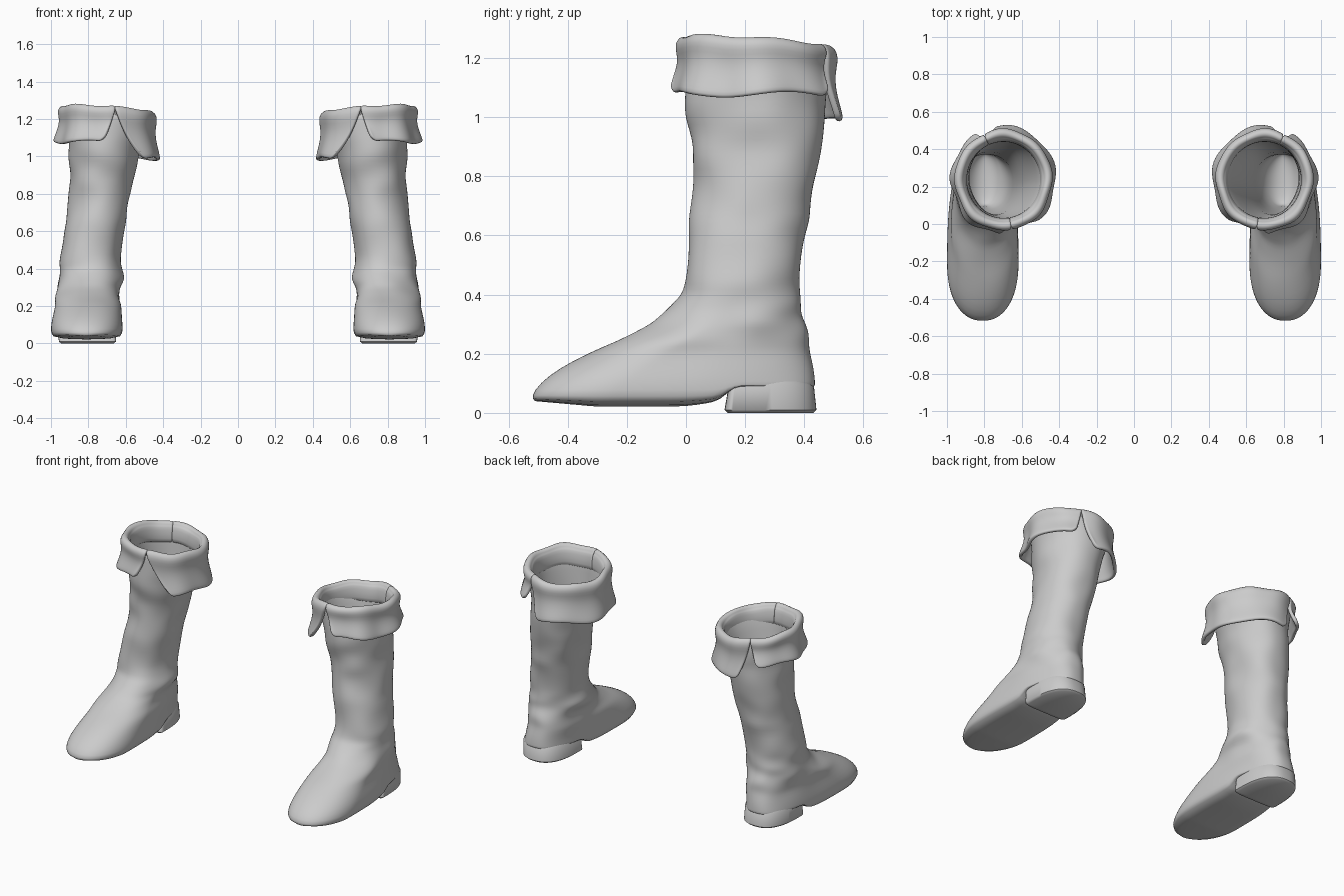
import bpy, bmesh
from math import sin, cos, pi, radians, exp
from mathutils import Vector, noise

if "Cube" in bpy.data.objects:
    bpy.data.objects.remove(bpy.data.objects["Cube"])

N = 72  # points around each cross-section


def spow(v, e):
    return (1 if v >= 0 else -1) * abs(v) ** e


def ring(z, y0, yw, y1, x0, x1, pf=2.0, pb=2.3):
    """Egg-shaped section: front y0, widest at yw, back y1."""
    pts = []
    for i in range(N):
        c, s = cos(2 * pi * i / N), sin(2 * pi * i / N)
        p, r = (pf, yw - y0) if c > 0 else (pb, y1 - yw)
        pts.append(Vector(((x0 + x1) / 2 + (x1 - x0) / 2 * spow(s, 2 / p),
                           yw - r * spow(c, 2 / p), z)))
    return pts


def finish(name, bm, subsurf=0, thickness=0, sharp=None):
    """Turn a bmesh into a smooth object mirrored to the other boot."""
    bmesh.ops.recalc_face_normals(bm, faces=bm.faces)
    me = bpy.data.meshes.new(name)
    bm.to_mesh(me)
    bm.free()
    for p in me.polygons:
        p.use_smooth = True
    if sharp:
        me.set_sharp_from_angle(angle=radians(sharp))
    ob = bpy.data.objects.new(name, me)
    bpy.context.collection.objects.link(ob)
    if thickness:
        m = ob.modifiers.new("Thickness", 'SOLIDIFY')
        m.thickness, m.offset = thickness, 0
    m = ob.modifiers.new("Other boot", 'MIRROR')
    m.use_mirror_merge = False
    if subsurf:
        m = ob.modifiers.new("Smooth", 'SUBSURF')
        m.levels = m.render_levels = subsurf
    return ob


def loft(name, rings, **kw):
    """Skin stacked rings and close both ends with strips of quads."""
    bm = bmesh.new()
    vs = [[bm.verts.new(p) for p in r] for r in rings]
    for a, b in zip(vs, vs[1:]):
        for i in range(N):
            j = (i + 1) % N
            bm.faces.new((a[i], a[j], b[j], b[i]))
    for r in (vs[0], vs[-1]):
        bm.faces.new((r[0], r[1], r[N - 1]))
        for i in range(1, N // 2 - 1):
            bm.faces.new((r[i], r[i + 1], r[N - i - 1], r[N - i]))
        bm.faces.new((r[N // 2 - 1], r[N // 2], r[N // 2 + 1]))
    return finish(name, bm, **kw)


def lerp_table(table, y):
    for (a, za), (b, zb) in zip(table, table[1:]):
        if y <= b:
            return za + (zb - za) * max(0, (y - a) / (b - a))
    return table[-1][1]


def densify(rows):
    """Insert a section halfway between neighbours, for finer wrinkles."""
    out = [rows[0]]
    for a, b in zip(rows, rows[1:]):
        if b[0] > .2:
            out.append(tuple((p + q) / 2 for p, q in zip(a, b)))
        out.append(b)
    return out


# Boot body: foot, shaft, then back down inside to the insole
SOLE = [(-.52, .04), (-.25, .015), (0, .02), (.12, .04), (.145, .09), (.5, .09)]
OUTER = [
    (.02, -.51, -.22, .425, .63, .99), (.055, -.525, -.22, .437, .617, 1.0),
    (.10, -.495, -.2, .437, .617, 1.0), (.15, -.43, -.13, .43, .62, .99),
    (.20, -.33, -.06, .42, .622, .975), (.25, -.215, .02, .412, .63, .97),
    (.30, -.125, .10, .405, .635, .965), (.35, -.06, .14, .395, .625, .955),
    (.40, -.015, .17, .385, .62, .945), (.47, .0, .19, .385, .625, .945),
    (.60, .01, .20, .40, .61, .93), (.70, .02, .21, .42, .595, .915),
    (.80, .03, .23, .445, .57, .905), (.90, .02, .235, .46, .56, .90),
    (1.0, .0, .235, .465, .53, .90), (1.1, .0, .24, .475, .505, .905),
    (1.225, .005, .24, .475, .465, .93)]
INNER = [
    (1.225, .027, .236, .447, .49, .906), (1.0, .035, .235, .44, .55, .875),
    (.80, .06, .23, .415, .60, .875), (.50, .04, .20, .36, .655, .915),
    (.14, .10, .22, .38, .67, .92)]


def tilt(x, y):
    """The rim dips toward the inner back."""
    return .07 * (x - .7) - .07 * (y - .236)


body = []
for row in densify(OUTER) + INNER:
    low = max(0, 1 - row[0] / .4)  # squarer outline toward the sole
    pts = ring(*row, pf=2 + .25 * low, pb=2.15 + .5 * low)
    for p in pts:
        k = min(1, max(0, (p.z - .1) / .15))  # leather wrinkles, none at the sole
        calm = min(1, max(0, (1.2 - p.z) / .15))
        ankle = exp(-((p.z - .32) / .1) ** 2)  # stronger creases at the ankle
        q = Vector((p.x * 5, p.y * 5, p.z * 10))
        amp = k * calm * (.015 + .012 * ankle)
        p.x += amp * noise.noise(q)
        p.y += amp * noise.noise(q + Vector((7, 3, 5)))
        p.z = max(p.z, lerp_table(SOLE, p.y)) + (1 - calm) * tilt(p.x, p.y)
    body.append(pts)
loft("boot_body", body, subsurf=1)

# Heel block, its top tucked inside the body
HEEL = [(0, .14, .18, .43, .665, .945), (.01, .13, .18, .441, .652, .958),
        (.095, .145, .18, .432, .655, .962), (.13, .15, .19, .40, .68, .94)]
loft("heel", [ring(*r, pf=6, pb=2.5) for r in HEEL], sharp=50)


# Folded cuff: two flaps hanging from the rim, split at front and back
def cuff_flap(name, a0, a1, open0, open1, drop, nu=48):
    # profile: (radius scale, height fraction below the rim)
    prof = [(.82, .60), (.825, .30), (.85, .10), (.88, .10), (.905, .0), (.955, -.02),
            (1.0, .05), (1.005, .16), (.97, .34), (.985, .55), (1.03, .75),
            (1.075, .92), (1.08, 1.0)]
    bm = bmesh.new()
    grid = []
    for s, f in prof:
        g = max(0, f) ** 1.3 if s > .96 else 0
        w = min(1, max(0, (s - .84) / .1))
        row = []
        for i in range(nu + 1):
            u = i / nu
            lo, hi = a0 + open0 * g, a1 - open1 * g
            a = radians(lo + (hi - lo) * u)
            edge = max(0, abs(2 * u - 1) - .9) * 10  # rounded lower corners
            bottom = drop + .025 * edge ** 2 + .010 * sin(4 * a)
            wave = w * (.012 * sin(5 * a) + .012 * sin(8 * a + 2)) + .03 * g * sin(7 * a + 1)
            x = .698 + .25 * (s + wave) * cos(a)
            y = .236 + .26 * (s + wave) * sin(a)
            top = 1.243 + tilt(x, y) + .004 * sin(6 * a)
            row.append(bm.verts.new((x, y, top - f * (top - bottom if s > .96 else .2))))
        grid.append(row)
    for a, b in zip(grid, grid[1:]):
        for i in range(nu):
            bm.faces.new((a[i], a[i + 1], b[i + 1], b[i]))
    finish(name, bm, subsurf=1, thickness=.022)


cuff_flap("cuff_outer_flap", -100, 66.5, 13, 8, 1.075)
cuff_flap("cuff_inner_flap", 65.5, 261, 16, 32, .985)
